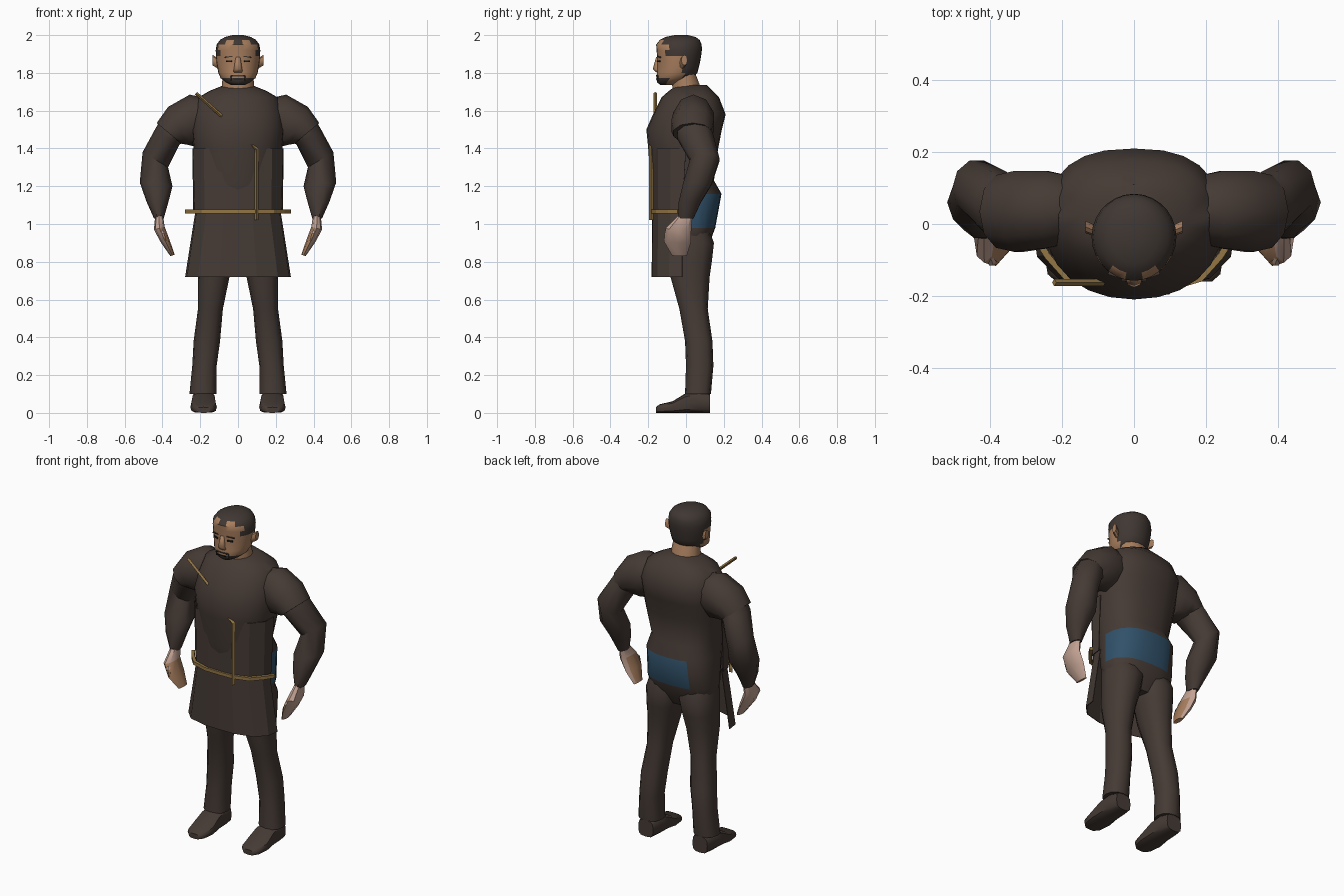
import bpy, bmesh, math
from mathutils import Vector as V

if "Cube" in bpy.data.objects:
    bpy.data.objects.remove(bpy.data.objects["Cube"])


def material(name, rgb):
    m = bpy.data.materials.new(name)
    m.diffuse_color = (*rgb, 1)
    m.use_nodes = True
    m.node_tree.nodes["Principled BSDF"].inputs["Base Color"].default_value = m.diffuse_color
    return m


BROWN = material("dark_brown_cloth", (0.060, 0.043, 0.035))
HAIR = material("dark_hair", (0.050, 0.038, 0.032))
SKIN = material("tan_skin", (0.40, 0.215, 0.115))
PINK = material("pale_skin", (0.54, 0.36, 0.29))
BLUE = material("blue_cloth", (0.030, 0.082, 0.142))
GOLD = material("dull_gold", (0.29, 0.18, 0.06))
DARK = material("near_black", (0.012, 0.011, 0.011))


def finish(name, bm, mats, rule=None, smooth=40):
    bmesh.ops.recalc_face_normals(bm, faces=bm.faces)
    if rule:
        for f in bm.faces:
            f.material_index = rule(f.calc_center_median(), f.normal)
    me = bpy.data.meshes.new(name)
    bm.to_mesh(me)
    bm.free()
    for m in mats:
        me.materials.append(m)
    ob = bpy.data.objects.new(name, me)
    bpy.context.collection.objects.link(ob)
    if smooth:
        bpy.ops.object.select_all(action='DESELECT')
        ob.select_set(True)
        bpy.context.view_layer.objects.active = ob
        bpy.ops.object.shade_smooth_by_angle(angle=math.radians(smooth))
    return ob


def loft(name, rings, mats, n=12, e=1.0, rule=None, smooth=40, back=None):
    """Skin closed rings, each a centre and two half axes; back squares the +b half."""
    bm = bmesh.new()
    loops = []

    def sp(t, p):
        return math.copysign(abs(t) ** p, t) if abs(t) > 1e-6 else 0

    for c, a, b in rings:
        loop = []
        for i in range(n):
            t = 2 * math.pi * i / n
            p = back if back and math.sin(t) > 0 else e
            loop.append(bm.verts.new(V(c) + V(a) * sp(math.cos(t), p) + V(b) * sp(math.sin(t), p)))
        loops.append(loop)
    for p, q in zip(loops, loops[1:]):
        for i in range(n):
            bm.faces.new((p[i], p[(i + 1) % n], q[(i + 1) % n], q[i]))
    bm.faces.new(loops[0])
    bm.faces.new(loops[-1])
    return finish(name, bm, mats, rule, smooth)


def level(z, w, yf, yb):
    """Level ring centred on the body."""
    return (0, (yf + yb) / 2, z), (w, 0, 0), (0, (yb - yf) / 2, 0)


def limb(s, x0, z0, x1, z1, yc, ry):
    """Limb ring from outer point to inner point on side s."""
    return ((s * (x0 + x1) / 2, yc, (z0 + z1) / 2),
            (s * (x0 - x1) / 2, 0, (z0 - z1) / 2), (0, ry, 0))


def sheet(name, rows, mat, thick):
    """Mirrored open shell from rows of (z, half outline)."""
    bm = bmesh.new()
    grid = []
    for z, half in rows:
        pts = [(-x, y) for x, y in half[:0:-1]] + half
        grid.append([bm.verts.new((x, y, z)) for x, y in pts])
    for p, q in zip(grid, grid[1:]):
        for i in range(len(p) - 1):
            bm.faces.new((p[i], p[i + 1], q[i + 1], q[i]))
    ob = finish(name, bm, [mat], smooth=0)
    mod = ob.modifiers.new("thickness", 'SOLIDIFY')
    mod.thickness = thick
    mod.offset = 0


def plate(name, loc, size, mat, rot=(0, 0, 0)):
    bpy.ops.mesh.primitive_cube_add(size=1, location=loc, rotation=rot)
    ob = bpy.context.object
    ob.name, ob.scale = name, size
    ob.data.materials.append(mat)


# Tunic body with the blue band around the hips
torso = [(1.735, .075, -.05, .11), (1.705, .15, -.09, .14), (1.67, .21, -.13, .175),
         (1.58, .24, -.175, .21), (1.5, .245, -.21, .19), (1.4, .235, -.20, .17),
         (1.23, .20, -.188, .148), (1.16, .21, -.175, .188), (.98, .215, -.13, .155),
         (.90, .20, -.09, .125), (.84, .12, -.05, .09)]
loft("tunic_body", [level(*t) for t in torso], [BROWN, BLUE], 24, .95,
     lambda c, nrm: int(.98 < c.z < 1.16 and c.y > .02 and c.x > -.14), back=.8)

# Neck and head, with hair and chin beard set by region
loft("neck", [level(1.68, .09, -.07, .09), level(1.735, .085, -.075, .075),
              level(1.80, .08, -.07, .05)], [SKIN], 14)


def head_colour(c, nrm):
    if c.y > -.10:
        if c.z > 1.90 or (c.y > -.012 and c.z > 1.775):
            return 1
    if c.z > 1.974 or (c.z > 1.95 and (abs(c.x) > .07 or abs(c.x) < .02)):
        return 1
    return int(c.z < 1.762 and c.y < -.10)


head = [(1.735, .035, -.135, -.06), (1.75, .065, -.153, -.02), (1.772, .092, -.157, .03),
        (1.80, .104, -.154, .06), (1.83, .109, -.152, .068), (1.86, .114, -.152, .075),
        (1.89, .117, -.153, .08), (1.92, .118, -.156, .084), (1.95, .113, -.158, .083),
        (1.975, .095, -.138, .072), (1.99, .068, -.11, .05), (2.0, .03, -.06, .01)]
loft("head", [level(*h) for h in head], [SKIN, HAIR], 28, 1, head_colour)

# Nose, mouth and moustache
loft("nose", [((0, -.145, 1.803), (.026, 0, 0), (0, .012, 0)),
              ((0, -.157, 1.82), (.022, 0, 0), (0, .019, 0)),
              ((0, -.148, 1.885), (.012, 0, 0), (0, .010, 0))], [SKIN], 8, smooth=80)
plate("mouth", (0, -.155, 1.768), (.05, .009, .005), DARK)
plate("moustache", (0, -.154, 1.785), (.07, .009, .006), HAIR)

for s, side in ((-1, "left"), (1, "right")):
    # Eyes, brows, goatee edge, ears
    plate(side + "_eye", (s * .047, -.143, 1.862), (.032, .009, .009), DARK, (0, 0, s * .32))
    plate(side + "_brow", (s * .05, -.143, 1.885), (.045, .009, .005), HAIR, (0, s * .12, s * .32))
    plate(side + "_goatee", (s * .038, -.148, 1.772), (.007, .009, .026), HAIR, (0, 0, s * .3))
    loft(side + "_ear", [((s * .106, -.02, 1.85), (0, .016, 0), (0, 0, .028)),
                         ((s * .135, -.008, 1.868), (0, .017, 0), (0, 0, .028))], [SKIN], 8)

    # Shoulder cap
    loft(side + "_shoulder", [limb(s, .19, 1.67, .18, 1.45, .04, .10),
                              limb(s, .255, 1.685, .23, 1.41, .04, .113),
                              limb(s, .37, 1.62, .27, 1.42, .035, .118),
                              limb(s, .43, 1.535, .30, 1.425, .035, .106)], [BROWN], 10)
    # Sleeve
    loft(side + "_sleeve", [limb(s, .40, 1.57, .28, 1.44, .04, .09),
                            limb(s, .44, 1.50, .31, 1.42, .05, .10),
                            limb(s, .505, 1.38, .37, 1.30, .10, .08),
                            limb(s, .52, 1.22, .347, 1.20, .06, .08),
                            limb(s, .485, 1.12, .37, 1.11, .02, .062),
                            limb(s, .445, 1.03, .393, 1.03, 0, .042)], [BROWN], 10)
    # Hand with tanned fingers on the inner side
    loft(side + "_hand", [limb(s, .438, 1.05, .398, 1.05, 0, .036),
                          limb(s, .445, .97, .388, .985, -.04, .068),
                          limb(s, .407, .90, .362, .915, -.045, .072),
                          limb(s, .358, .83, .335, .838, -.035, .04)], [PINK, SKIN], 8, .9,
         lambda c, nrm, s=s: int(c.z < .96 and nrm.y < .3 and nrm.x * s < .3))
    loft(side + "_thumb", [((s * .41, -.07, .985), (.014, 0, 0), (0, .018, 0)),
                           ((s * .397, -.103, .95), (.012, 0, 0), (0, .014, 0)),
                           ((s * .385, -.108, .91), (.007, 0, 0), (0, .007, 0))], [PINK, SKIN], 6,
         rule=lambda c, nrm, s=s: int(c.z < .95 and nrm.x * s < .1))

    # Trouser leg
    leg = [(.20, .0, .975, -.10, .12), (.215, .002, .90, -.092, .148),
           (.215, .02, .81, -.088, .138), (.213, .045, .72, -.082, .125),
           (.212, .08, .55, -.035, .115), (.235, .095, .38, -.005, .14),
           (.242, .113, .25, 0, .145), (.257, .113, .10, -.005, .132)]
    loft(side + "_leg", [limb(s, o, z, i, z, (f + b) / 2, (b - f) / 2)
                         for o, i, z, f, b in leg], [BROWN], 12, .85)
    # Shoe
    shoe = [(.127, .05, .10), (.07, .062, .115), (0, .064, .105), (-.07, .07, .062),
            (-.14, .058, .045), (-.16, .035, .03)]
    loft(side + "_shoe", [((s * .182, y, h / 2), (w, 0, 0), (0, 0, h / 2))
                          for y, w, h in shoe], [BROWN], 12, .6)

# Leather apron, open at the back
waist = [(0, -.177), (.08, -.175), (.175, -.145), (.228, -.08), (.235, -.02)]
sheet("apron_bib", [(1.40, [(0, -.177), (.085, -.175), (.18, -.148), (.236, -.08), (.24, 0)]),
                    (1.06, waist)], BROWN, .004)
sheet("apron_skirt", [(1.07, [(x * .95, y) for x, y in waist]),
                      (.72, [(0, -.18), (.10, -.178), (.21, -.15), (.268, -.09), (.278, -.02)])],
      BROWN, .004)

# Belt
belt = [(0, -.182), (.09, -.18), (.185, -.152), (.24, -.09), (.272, -.04)]
sheet("belt", [(1.076, belt), (1.056, belt)], GOLD, .018)

# Bent metal strap down the apron and slanted pin at the shoulder
loft("apron_strap", [((x, -.184, z), (.010, 0, dz), (0, .012, 0)) for x, z, dz in
                     ((.098, 1.02, 0), (.098, 1.395, .004), (.06, 1.428, .010))],
     [GOLD], 4, smooth=0)
loft("shoulder_pin", [((x, -.163, z), (.006, 0, .007), (0, .010, 0)) for x, z in
                      ((-.222, 1.692), (-.085, 1.57))], [GOLD], 4, smooth=0)
